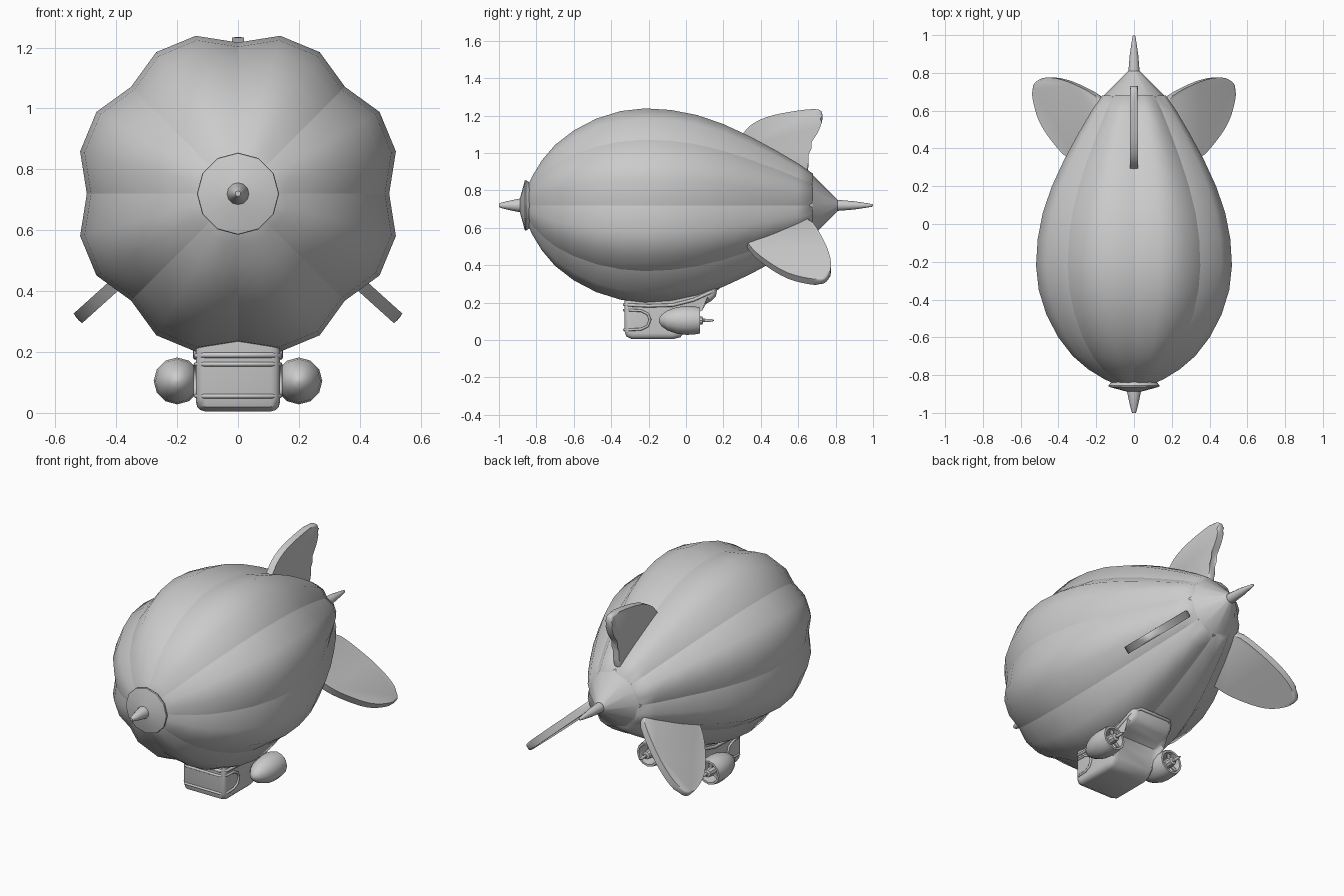
import bpy, bmesh, math
from mathutils import Vector, Matrix

cube = bpy.data.objects.get("Cube")
if cube:
    bpy.data.objects.remove(cube, do_unlink=True)

AXIS_Z = 0.72
GREY = (0.6, 0.6, 0.6, 1)
mat = bpy.data.materials.new("light_grey")
mat.use_nodes = True
mat.diffuse_color = GREY
mat.node_tree.nodes["Principled BSDF"].inputs["Base Color"].default_value = GREY


def finish(bm, name, loc=(0, 0, 0), sharp=35, creases=()):
    """Turn a bmesh into a smooth object with sharp edges kept."""
    bmesh.ops.recalc_face_normals(bm, faces=bm.faces)
    for f in bm.faces:
        f.smooth = True
    for e in bm.edges:
        e.smooth = e.calc_face_angle(0) < math.radians(sharp)
    for e in creases:
        e.smooth = False
    me = bpy.data.meshes.new(name)
    bm.to_mesh(me)
    bm.free()
    me.materials.append(mat)
    ob = bpy.data.objects.new(name, me)
    ob.location = loc
    bpy.context.collection.objects.link(ob)
    return ob


def lathe(name, profile, loc, sides=12, sharp=35, lobe=None):
    """Spin a (y, radius) profile about y; lobe(angle index, y) scales the radius."""
    bm = bmesh.new()
    rings = []
    for y, r in profile:
        ring = []
        for i in range(sides):
            a = 2 * math.pi * i / sides
            k = r * (lobe(i, y) if lobe else 1)
            ring.append(bm.verts.new((k * math.cos(a), y, k * math.sin(a))))
        rings.append(ring)
    seams = []
    for a, b in zip(rings, rings[1:]):
        for i in range(sides):
            j = (i + 1) % sides
            bm.faces.new((a[i], a[j], b[j], b[i]))
        if lobe:
            seams += [bm.edges.get((a[i], b[i])) for i in range(0, sides, 3)]
    bm.faces.new(rings[0])
    bm.faces.new(rings[-1])
    return finish(bm, name, loc, sharp, seams)


def plate(name, outline, origin, u, v, half, bevel, segments=3):
    """Extrude an outline in the plane (u, v) to both sides and round its edges."""
    u, v, origin = Vector(u), Vector(v).normalized(), Vector(origin)
    n = u.cross(v)
    bm = bmesh.new()
    lower, upper = [[bm.verts.new(origin + u * a + v * b + n * s) for a, b in outline]
                    for s in (-half, half)]
    caps = [bm.faces.new(lower), bm.faces.new(upper[::-1])]
    for i in range(len(outline)):
        j = (i + 1) % len(outline)
        bm.faces.new((lower[i], upper[i], upper[j], lower[j]))
    rim = list({e for f in caps for e in f.edges})
    bmesh.ops.bevel(bm, geom=rim, offset=bevel, segments=segments, profile=0.5,
                    affect='EDGES', clamp_overlap=True)
    return finish(bm, name)


def spline(points, steps=4, closed=True):
    """Smooth a closed list of points with a Catmull-Rom curve."""
    out, n = [], len(points)
    for i in range(n):
        p0, p1, p2, p3 = (Vector(points[(i + k) % n]) for k in (-1, 0, 1, 2))
        for s in range(steps):
            t = s / steps
            out.append(0.5 * (2 * p1 + (p2 - p0) * t + (2 * p0 - 5 * p1 + 4 * p2 - p3) * t * t
                              + (3 * p1 - p0 - 3 * p2 + p3) * t ** 3))
    return out


def tube(name, points, radius):
    """Closed round trim following the points."""
    cu = bpy.data.curves.new(name, 'CURVE')
    cu.dimensions = '3D'
    cu.bevel_depth = radius
    cu.bevel_resolution = 2
    sp = cu.splines.new('POLY')
    sp.points.add(len(points) - 1)
    for p, co in zip(sp.points, points):
        p.co = (*co, 1)
    sp.use_cyclic_u = True
    cu.materials.append(mat)
    ob = bpy.data.objects.new(name, cu)
    bpy.context.collection.objects.link(ob)


# Gas envelope: eight bulging lobes with sharp seams
def lobes(i, y):
    return 1 if i % 3 else 0.925 - 0.05 * max(0, y)


hull = [(-0.85, 0.1), (-0.82, 0.165), (-0.77, 0.25), (-0.7, 0.335), (-0.6, 0.415),
        (-0.48, 0.48), (-0.35, 0.522), (-0.22, 0.537), (-0.08, 0.528), (0.06, 0.5),
        (0.2, 0.45), (0.34, 0.383), (0.48, 0.305), (0.6, 0.232), (0.68, 0.175)]
lathe("envelope", hull, (0, 0, AXIS_Z), 24, 60, lobes)

# Nose and tail caps with spikes
axis = (0, 0, AXIS_Z)
lathe("nose_cap", [(-0.82, 0.11), (-0.855, 0.135), (-0.862, 0.133), (-0.888, 0.036)], axis, 12, 25)
lathe("nose_spike", [(-0.87, 0.037), (-0.89, 0.036), (-0.94, 0.026), (-0.99, 0.014), (-1, 0.009)], axis)
lathe("tail_cap", [(0.655, 0.16), (0.66, 0.17), (0.675, 0.166), (0.81, 0.03)], axis, 12, 25)
lathe("tail_spike", [(0.79, 0.03), (0.83, 0.028), (0.9, 0.022), (0.96, 0.013), (0.995, 0.007), (1, 0.003)], axis)

# Tail fins
top_fin = [(0.28, 1.02), (0.31, 1.11), (0.38, 1.17), (0.5, 1.21), (0.69, 1.235), (0.73, 1.2),
           (0.71, 1.12), (0.66, 1.03), (0.64, 0.88), (0.5, 0.85)]
plate("top_fin", spline(top_fin), (0, 0, 0), (0, 1, 0), (0, 0, 1), 0.02, 0.012)
low_fin = [(0.31, 0.1), (0.33, 0.2), (0.4, 0.31), (0.54, 0.44), (0.69, 0.493), (0.755, 0.47),
           (0.775, 0.36), (0.74, 0.194), (0.65, 0), (0.5, -0.06)]
for side, word in ((1, "left"), (-1, "right")):
    plate(word + "_fin", spline(low_fin), (side * 0.16, 0, 0.64), (0, 1, 0),
          (side * 0.743, 0, -0.669), 0.021, 0.012)

# Gondola: deep cabin with a raised rear
cabin = [(-0.33, 0.3), (-0.33, 0.05), (-0.32, 0.02), (-0.29, 0.005), (-0.07, 0.005), (-0.03, 0.015),
         (0, 0.05), (0.015, 0.12), (0.035, 0.165), (0.075, 0.187), (0.13, 0.205),
         (0.16, 0.235), (0.17, 0.29), (0.16, 0.34)]
plate("gondola", cabin, (0, 0, 0), (0, 1, 0), (0, 0, 1), 0.138, 0.03)

# Trim where the cabin meets the envelope
rim_side = [(0.11, -0.33, 0.19), (0.137, -0.3, 0.187), (0.139, -0.2, 0.183), (0.139, -0.07, 0.187),
            (0.139, 0.04, 0.215), (0.137, 0.13, 0.255), (0.1, 0.172, 0.28)]
mirrored = [(-x, y, z) for x, y, z in reversed(rim_side)]
tube("gondola_rim", rim_side + mirrored, 0.009)

# Wraparound windscreen frame
frame_top = [(0.11, -0.331, 0.16), (0.138, -0.3, 0.16), (0.14, -0.24, 0.157), (0.14, -0.205, 0.14),
             (0.14, -0.192, 0.11)]
frame = frame_top + [(x, y, 0.215 - z) for x, y, z in frame_top[-2::-1]]
tube("windscreen_frame", frame + [(-x, y, z) for x, y, z in reversed(frame)], 0.007)

# Engine pods with open backs, spinners and propellers
pod = [(-0.145, 0.008), (-0.132, 0.03), (-0.1, 0.053), (-0.05, 0.071), (0, 0.077), (0.04, 0.076),
       (0.075, 0.07), (0.075, 0.058), (0, 0.052)]
spinner = [(-0.01, 0.026), (0.06, 0.026), (0.088, 0.022), (0.092, 0.01), (0.13, 0.008), (0.15, 0.003)]
for side, word in ((1, "left"), (-1, "right")):
    at = (side * 0.2, 0, 0.105)
    lathe(word + "_engine_pod", pod, at)
    lathe(word + "_spinner", spinner, at, 10)
    bm = bmesh.new()
    for k in range(3):
        m = Matrix.Rotation(k * 2 * math.pi / 3, 4, 'Y') @ Matrix.Translation((0, 0.05, 0.035))
        bmesh.ops.create_cube(bm, size=1, matrix=m @ Matrix.Diagonal((0.018, 0.008, 0.05, 1)))
    finish(bm, word + "_propeller", at)
